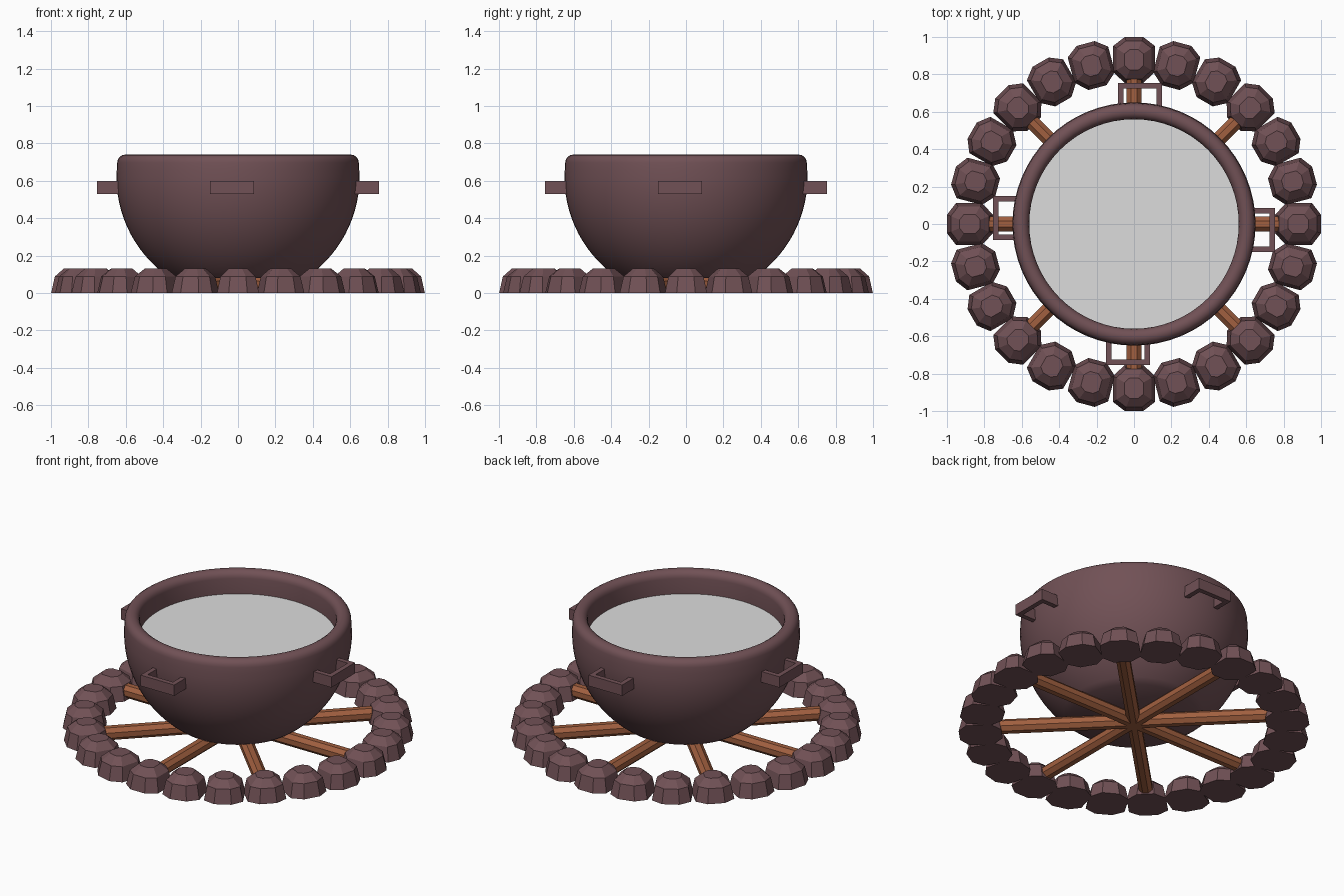
import bpy, bmesh, math
from mathutils import Matrix, Vector

if "Cube" in bpy.data.objects:
    bpy.data.objects.remove(bpy.data.objects["Cube"])


def material(name, rgb):
    m = bpy.data.materials.new(name)
    m.diffuse_color = (*rgb, 1)
    m.use_nodes = True
    m.node_tree.nodes["Principled BSDF"].inputs["Base Color"].default_value = m.diffuse_color
    return m


IRON = material("dark_stone_brown", (0.165, 0.082, 0.092))
WOOD = material("wood", (0.355, 0.115, 0.05))
WATER = material("pale_grey", (0.72, 0.72, 0.72))


def finish(bm, name, mat, smooth=False):
    bmesh.ops.recalc_face_normals(bm, faces=bm.faces)
    me = bpy.data.meshes.new(name)
    bm.to_mesh(me)
    bm.free()
    me.materials.append(mat)
    ob = bpy.data.objects.new(name, me)
    bpy.context.collection.objects.link(ob)
    if smooth:
        bpy.context.view_layer.objects.active = ob
        ob.select_set(True)
        bpy.ops.object.shade_smooth_by_angle(angle=math.radians(40))
        ob.select_set(False)
    return ob


def copies(ob, n):
    # repeat an object around the vertical axis, sharing its mesh
    for i in range(1, n):
        c = ob.copy()
        c.name = f"{ob.name}_{i + 1}"
        c.rotation_euler.z = math.tau * i / n
        bpy.context.collection.objects.link(c)


# Pot: truncated ball with a rounded rim, spun around z
R, CZ, Z0 = 0.65, 0.62, 0.08
a0 = math.asin((Z0 - CZ) / R)
prof = [(0, Z0)]
prof += [(R * math.cos(a0 * (1 - i / 14)), CZ + R * math.sin(a0 * (1 - i / 14))) for i in range(15)]
prof += [(0.648, 0.66)]
prof += [(0.603 + 0.043 * math.cos(t * math.pi / 8), 0.697 + 0.043 * math.sin(t * math.pi / 8))
         for t in range(9)]
prof += [(0.56, 0.58), (0, 0.58)]
bm = bmesh.new()
vs = [bm.verts.new((r, 0, z)) for r, z in prof]
es = [bm.edges.new(p) for p in zip(vs, vs[1:])]
bmesh.ops.spin(bm, geom=vs + es, cent=(0, 0, 0), axis=(0, 0, 1), angle=math.tau, steps=64)
bmesh.ops.remove_doubles(bm, verts=bm.verts, dist=1e-4)
finish(bm, "pot", IRON, True)

# Liquid surface
bm = bmesh.new()
bmesh.ops.create_circle(bm, cap_ends=True, segments=64, radius=0.561,
                        matrix=Matrix.Translation((0, 0, 0.60)))
for f in bm.faces:
    if f.normal.z < 0:
        f.normal_flip()
me = bpy.data.meshes.new("liquid")
bm.to_mesh(me)
bm.free()
me.materials.append(WATER)
bpy.context.collection.objects.link(bpy.data.objects.new("liquid", me))

# Handles: U-shaped brackets, slightly off centre, extruded upward
bm = bmesh.new()
u = [(0.60, -0.15), (0.755, -0.15), (0.755, 0.085), (0.60, 0.085),
     (0.60, 0.055), (0.725, 0.055), (0.725, -0.12), (0.60, -0.12)]
face = bm.faces.new([bm.verts.new((x, y, 0.53)) for x, y in u])
ext = bmesh.ops.extrude_face_region(bm, geom=[face], use_keep_orig=True)
bmesh.ops.translate(bm, vec=(0, 0, 0.068),
                    verts=[g for g in ext["geom"] if isinstance(g, bmesh.types.BMVert)])
copies(finish(bm, "handle", IRON), 4)

# Firewood: four logs crossing at the centre
for i in range(4):
    bm = bmesh.new()
    bmesh.ops.create_cone(bm, cap_ends=True, segments=8, radius1=0.042, radius2=0.042, depth=1.62,
                          matrix=Matrix.Rotation(math.pi / 8, 4, 'Z'))
    m = (Matrix.Translation((0, 0, 0.047)) @ Matrix.Rotation(i * math.pi / 4, 4, 'Z')
         @ Matrix.Rotation(math.pi / 2, 4, 'Y'))
    bmesh.ops.transform(bm, matrix=m, verts=bm.verts)
    finish(bm, f"log_{i + 1}", WOOD)

# Ring of faceted stones: stacked octagons, flat underneath
outline = [(0.122, 0.05), (0.075, 0.112), (-0.065, 0.112), (-0.122, 0.05)]
outline += [(x, -y) for x, y in reversed(outline)]
bm = bmesh.new()
rings = [[bm.verts.new((0.877 + x * s, y * s, z)) for x, y in outline]
         for s, z in [(1, 0), (0.84, 0.088), (0.45, 0.13)]]
for a, b in zip(rings, rings[1:]):
    for i in range(8):
        j = (i + 1) % 8
        bm.faces.new((a[i], a[j], b[j], b[i]))
bm.faces.new(rings[0])
bm.faces.new(rings[-1])
copies(finish(bm, "stone", IRON), 24)
